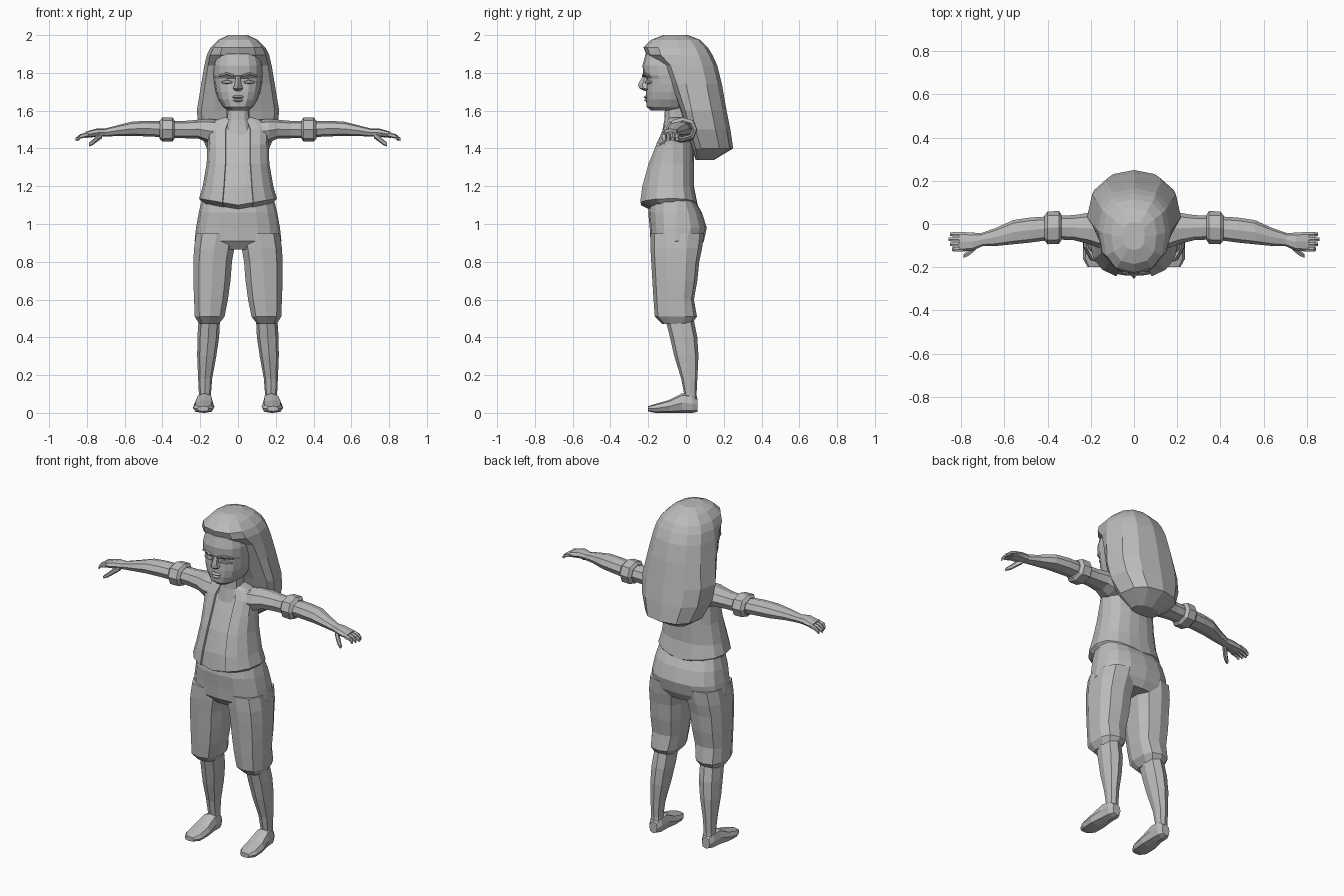
import bpy, bmesh, math

grey = bpy.data.materials.new("plain_grey")
grey.diffuse_color = (0.5, 0.5, 0.5, 1)


def power(v, p):
    return math.copysign(abs(v) ** p, v) if abs(v) > 1e-6 else 0.0


def angles(n):
    return [2 * math.pi * i / n for i in range(n)]


def level(z, xc, yf, ym, yb, hw, angs, p=0.85):
    """Horizontal ring: front y, widest y, back y, half width."""
    pts = []
    for a in angs:
        c, s = power(math.cos(a), p), power(math.sin(a), p)
        pts.append((xc + hw * s, ym - c * (ym - yf if c > 0 else yb - ym), z))
    return pts


def across(axis, t, a, z, ra, rz, n=8, p=0.85):
    """Upright ring at t along x or y, centred on (a, z)."""
    pts = []
    for g in angles(n):
        u, w = a + ra * power(math.sin(g), p), z + rz * power(math.cos(g), p)
        pts.append((t, u, w) if axis == "x" else (u, t, w))
    return pts


def loft(name, rings, mirror=False):
    bm = bmesh.new()
    vs = [[bm.verts.new(c) for c in r] for r in rings]
    n = len(vs[0])
    for a, b in zip(vs, vs[1:]):
        for i in range(n):
            j = (i + 1) % n
            bm.faces.new((a[i], a[j], b[j], b[i]))
    bm.faces.new(vs[0])
    bm.faces.new(vs[-1])
    bmesh.ops.recalc_face_normals(bm, faces=bm.faces)
    me = bpy.data.meshes.new(name)
    bm.to_mesh(me)
    bm.free()
    me.materials.append(grey)
    ob = bpy.data.objects.new(name, me)
    bpy.context.collection.objects.link(ob)
    if mirror:
        ob.modifiers.new("mirror", 'MIRROR').use_mirror_merge = False
    return ob


R12, R16 = angles(12), angles(16)

# Long hair, swept back and narrowing at the bottom
loft("hair", [level(z, 0, f, m, b, w, R12, 0.8) for z, f, m, b, w in [
    (2.0, -.12, -.06, .01, .05), (1.975, -.185, -.05, .075, .105),
    (1.935, -.225, -.04, .115, .145), (1.895, -.21, -.03, .14, .165),
    (1.84, -.13, -.02, .165, .178), (1.74, -.085, .0, .19, .195),
    (1.6, -.03, .03, .215, .218), (1.5, .0, .05, .235, .208),
    (1.4, .03, .08, .25, .165), (1.34, .05, .08, .15, .08)]])

# Head with chin, mouth, eye hollow, brow and forehead levels
loft("head", [level(z, 0, f, -.08, b, w, R16, 0.8) for z, f, b, w in [
    (1.6, -.185, -.04, .05), (1.62, -.208, -.01, .08), (1.66, -.212, .02, .105),
    (1.7, -.212, .03, .118), (1.745, -.208, .04, .126), (1.77, -.21, .05, .128),
    (1.785, -.226, .05, .13), (1.84, -.23, .05, .13), (1.9, -.214, .04, .115),
    (1.93, -.17, .02, .09)]])
# Nose, lips and brows
loft("nose", [level(z, 0, f, -.2, -.18, w, angles(6)) for z, f, w in [
    (1.705, -.22, .018), (1.718, -.247, .03), (1.738, -.255, .02),
    (1.79, -.226, .012)]])
for z, f, w in ((1.672, -.225, .034), (1.655, -.222, .028)):
    loft("lip", [level(z - .009, 0, f + .012, -.195, -.18, w * .7, R12),
                 level(z, 0, f, -.195, -.18, w, R12),
                 level(z + .008, 0, f + .01, -.195, -.18, w * .8, R12)])
loft("eyelid", [across("x", x, y, z, .012, r, 6) for x, y, z, r in [
    (.03, -.206, 1.75, .004), (.058, -.2, 1.753, .012), (.09, -.18, 1.75, .004)]], True)
loft("brow", [across("x", x, y, z, .01, .007, 6) for x, y, z in [
    (.025, -.224, 1.785), (.06, -.215, 1.797), (.1, -.185, 1.785)]], True)

# Neck
loft("neck", [level(z, 0, f, -.06, b, w, R12) for z, f, b, w in [
    (1.47, -.13, .03, .09), (1.55, -.115, .01, .062), (1.64, -.11, .02, .06)]])

# Open jacket body: two stepped front edges over a recessed shirt strip
half = [9, 19, 20, 42, 65, 90, 115, 140, 163]
jacket_angles = [math.radians(d) for d in [0] + half + [180] + [360 - d for d in half[::-1]]]


def jacket_ring(z, f, b, w):
    pts = level(z, 0, f, -.07, b, w, jacket_angles)
    for i in (0, 1, 2, -1, -2):
        x, y, h = pts[i]
        pts[i] = (x, y + .012, h)
    # hem dips at the front and rises at the sides
    return [(x, y, h + (.035 * abs(x) / w if z < 1.14 else 0)) for x, y, h in pts]


loft("jacket", [jacket_ring(*r) for r in [
    (1.075, -.2, .045, .185), (1.1, -.252, .062, .206), (1.2, -.24, .042, .187),
    (1.32, -.205, .042, .166), (1.42, -.162, .04, .162), (1.5, -.125, .045, .165),
    (1.55, -.1, .035, .12), (1.565, -.085, .02, .075)]])

# Shorts: hips, then one leg mirrored
loft("shorts_hips", [level(z, 0, f, -.05, b, w, R16, 0.8) for z, f, b, w in [
    (1.13, -.19, .045, .19), (1.06, -.2, .085, .208), (.98, -.192, .11, .222),
    (.91, -.188, .095, .23), (.865, -.15, .07, .2)]])
loft("shorts_leg", [level(z, (i + o) / 2, f, -.05, b, (o - i) / 2, angles(10), 0.75)
                    for z, i, o, f, b in [
    (.95, .0, .225, -.188, .095), (.87, .016, .237, -.188, .085),
    (.8, .028, .24, -.184, .07), (.7, .036, .24, -.178, .06),
    (.6, .05, .236, -.172, .042), (.51, .068, .232, -.165, .058),
    (.47, .1, .207, -.125, .03)]], True)

# Lower legs
loft("shin", [level(z, (i + o) / 2, f, (f + b) / 2, b, (o - i) / 2, angles(8))
              for z, i, o, f, b in [
    (.5, .095, .208, -.11, .04), (.4, .1, .215, -.085, .06),
    (.3, .115, .216, -.062, .066), (.18, .137, .211, -.025, .06),
    (.1, .143, .207, -.01, .056), (.05, .14, .21, -.02, .06)]], True)

# Feet, pointing forward and slightly out
loft("foot", [across("y", y, x, z, rx, rz, 8, .75) for y, x, z, rx, rz in [
    (.062, .175, .04, .026, .034), (.035, .175, .05, .042, .05),
    (-.02, .177, .052, .045, .052), (-.09, .181, .034, .056, .034),
    (-.16, .183, .024, .054, .024), (-.2, .185, .022, .03, .014)]], True)

# Sleeve, rolled cuff and forearm
loft("sleeve", [across("x", *r) for r in [
    (.09, -.035, 1.485, .075, .065), (.165, -.025, 1.495, .085, .062),
    (.21, -.02, 1.502, .072, .05), (.28, -.017, 1.5, .058, .046),
    (.35, -.017, 1.5, .055, .045)]], True)
loft("sleeve_cuff", [across("x", *r) for r in [
    (.335, -.016, 1.5, .058, .048), (.348, -.016, 1.5, .076, .064),
    (.4, -.018, 1.5, .076, .064), (.415, -.018, 1.5, .058, .048)]], True)
loft("forearm", [across("x", *r) for r in [
    (.4, -.02, 1.502, .055, .042), (.48, -.028, 1.505, .058, .041),
    (.56, -.038, 1.504, .056, .038), (.64, -.06, 1.494, .042, .028),
    (.71, -.073, 1.483, .03, .021)]], True)

# Hand with fingers and thumb
loft("palm", [across("x", *r) for r in [
    (.7, -.072, 1.484, .03, .021), (.75, -.082, 1.483, .042, .022),
    (.81, -.082, 1.472, .046, .016)]], True)
for k in range(4):
    y, tip = -.048 - .023 * k, .86 - .008 * abs(k - 1)
    loft("finger", [across("x", .795, y, 1.474, .0125, .013, 6),
                    across("x", .835, y, 1.464, .0115, .012, 6),
                    across("x", tip, y, 1.448, .009, .009, 6)], True)
loft("thumb", [across("x", *r, 6) for r in [
    (.72, -.09, 1.472, .018, .018), (.75, -.118, 1.45, .019, .018),
    (.77, -.135, 1.432, .016, .015), (.79, -.148, 1.42, .01, .01)]], True)
